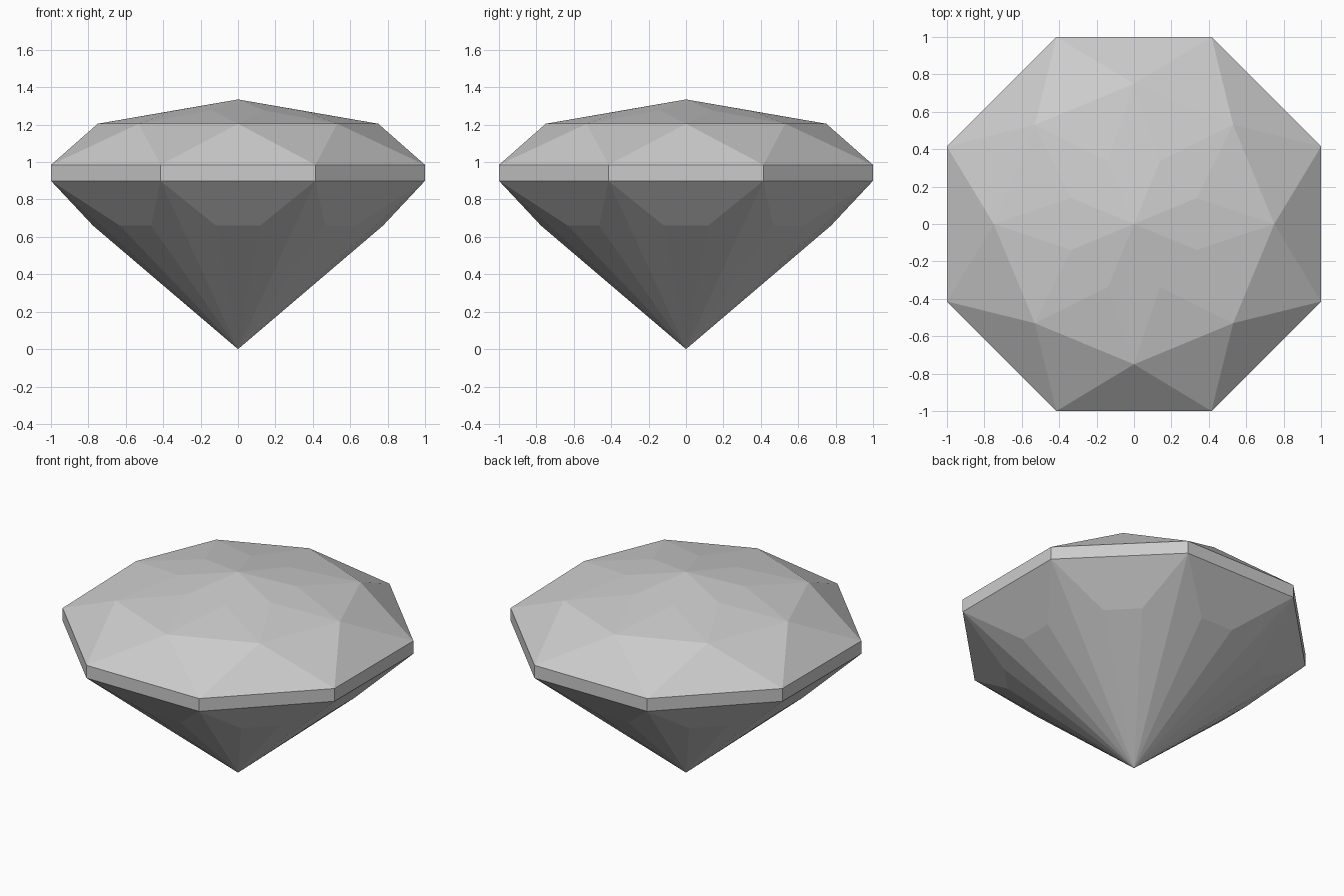
import bpy, bmesh
from math import cos, sin, pi, hypot, atan2

cube = bpy.data.objects.get("Cube")
if cube:
    bpy.data.objects.remove(cube)

SIDES = 8
STEP = 2 * pi / SIDES
GIRDLE_R = 1 / cos(STEP / 2)

mat = bpy.data.materials.new("pale_grey")
mat.use_nodes = True
grey = (0.6, 0.6, 0.6, 1)
mat.diffuse_color = grey
mat.node_tree.nodes["Principled BSDF"].inputs["Base Color"].default_value = grey

bm = bmesh.new()


def ring(radius, z, turn):
    """One vertex per side, turned by an angle."""
    return [bm.verts.new((radius * cos(i * STEP + turn), radius * sin(i * STEP + turn), z))
            for i in range(SIDES)]


# Rings of corner points, from the bottom up
culet = bm.verts.new((0, 0, 0))
mid_r, mid_turn = hypot(0.775, 0.118), atan2(0.118, 0.775)
mid_a = ring(mid_r, 0.66, -mid_turn)
mid_b = ring(mid_r, 0.66, mid_turn)
girdle_low = ring(GIRDLE_R, 0.90, STEP / 2)
girdle_high = ring(GIRDLE_R, 0.985, STEP / 2)
crown = ring(0.75, 1.205, 0)
table = ring(0.363, 1.276, STEP / 2)
apex = bm.verts.new((0, 0, 1.335))

for i in range(SIDES):
    p, n = i - 1, (i + 1) % SIDES
    facets = [
        # Pavilion: long triangle, upper trapezoid and the two halves of a kite
        (culet, mid_b[i], mid_a[i]),
        (mid_a[i], mid_b[i], girdle_low[i], girdle_low[p]),
        (culet, girdle_low[i], mid_b[i]),
        (culet, mid_a[n], girdle_low[i]),
        # Girdle band
        (girdle_low[p], girdle_low[i], girdle_high[i], girdle_high[p]),
        # Crown: lower triangles, then star triangles and kites up to the apex
        (girdle_high[p], girdle_high[i], crown[i]),
        (girdle_high[i], crown[n], crown[i]),
        (crown[i], crown[n], table[i]),
        (apex, table[p], crown[i], table[i]),
    ]
    for f in facets:
        bm.faces.new(f)

bmesh.ops.recalc_face_normals(bm, faces=bm.faces)
mesh = bpy.data.meshes.new("cut_gem")
bm.to_mesh(mesh)
bm.free()
mesh.materials.append(mat)
gem = bpy.data.objects.new("cut_gem", mesh)
bpy.context.collection.objects.link(gem)
